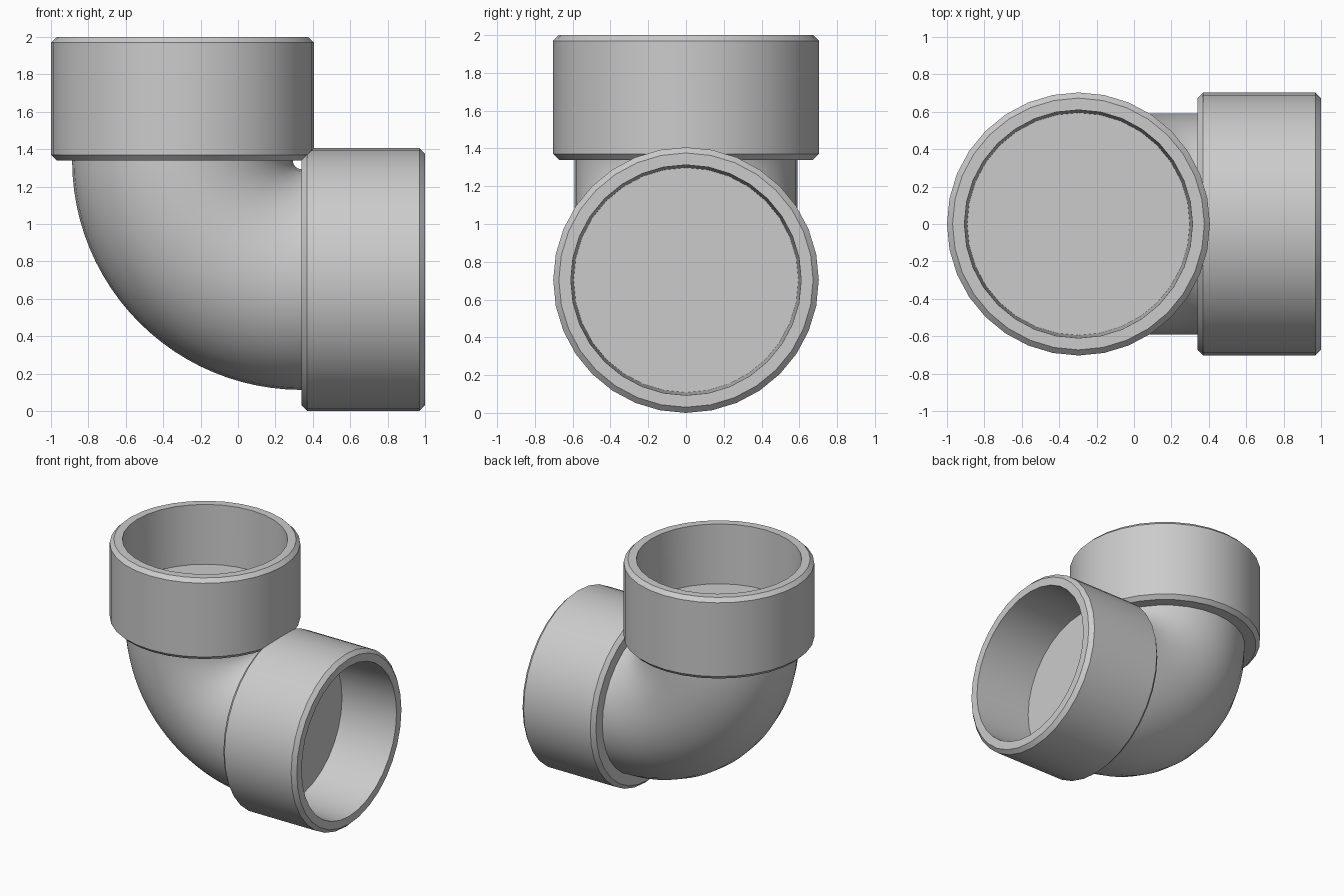
import bpy, bmesh
from math import sin, cos, pi

if "Cube" in bpy.data.objects:
    bpy.data.objects.remove(bpy.data.objects["Cube"])

SEG = 32                    # sides around each pipe
R_OUT, CH = 0.703, 0.03     # collar radius and rim chamfer
LENGTH, DEPTH = 0.66, 0.48  # collar length and socket depth
R_PIPE = 0.59               # bend pipe radius
AXIS_X, AXIS_Z = -0.297, 0.703
PIVOT = 0.34, 1.34          # bend centre in x and z


def skin(name, rings):
    """Join successive rings of points into a tube closed by end caps."""
    bm = bmesh.new()
    loops = [[bm.verts.new(p) for p in ring] for ring in rings]
    for a, b in zip(loops, loops[1:]):
        for i in range(SEG):
            j = (i + 1) % SEG
            bm.faces.new((a[i], a[j], b[j], b[i]))
    bm.faces.new(loops[0][::-1])
    bm.faces.new(loops[-1])
    bmesh.ops.recalc_face_normals(bm, faces=bm.faces)
    mesh = bpy.data.meshes.new(name)
    bm.to_mesh(mesh)
    bm.free()
    ob = bpy.data.objects.new(name, mesh)
    bpy.context.collection.objects.link(ob)
    bpy.ops.object.select_all(action='DESELECT')
    ob.select_set(True)
    bpy.context.view_layer.objects.active = ob
    bpy.ops.object.shade_smooth_by_angle(angle=pi / 6)
    return ob


def circle(r):
    return [(r * cos(2 * pi * i / SEG), r * sin(2 * pi * i / SEG)) for i in range(SEG)]


def collar(name, location, tilt):
    # chamfered outer sleeve with a slightly tapered blind socket
    profile = [(R_OUT - CH, 0), (R_OUT, CH), (R_OUT, LENGTH - CH),
               (R_OUT - CH, LENGTH), (0.61, LENGTH), (0.595, LENGTH - DEPTH)]
    ob = skin(name, [[(x, y, z) for x, y in circle(r)] for r, z in profile])
    ob.location = location
    ob.rotation_euler.y = tilt


# Sockets
collar("top_socket", (AXIS_X, 0, PIVOT[1]), 0)
collar("side_socket", (PIVOT[0], 0, AXIS_Z), pi / 2)

# Quarter bend, with short straight ends set into the sockets
bend_r = PIVOT[0] - AXIS_X
STEPS, STUB = 24, 0.06
rings = []
for k in range(-1, STEPS + 2):
    a = pi / 2 * min(max(k, 0), STEPS) / STEPS
    dx = STUB if k > STEPS else 0
    dz = STUB if k < 0 else 0
    rings.append([(PIVOT[0] - (bend_r + u) * cos(a) + dx, v,
                   PIVOT[1] - (bend_r + u) * sin(a) + dz) for u, v in circle(R_PIPE)])
skin("pipe_bend", rings)
